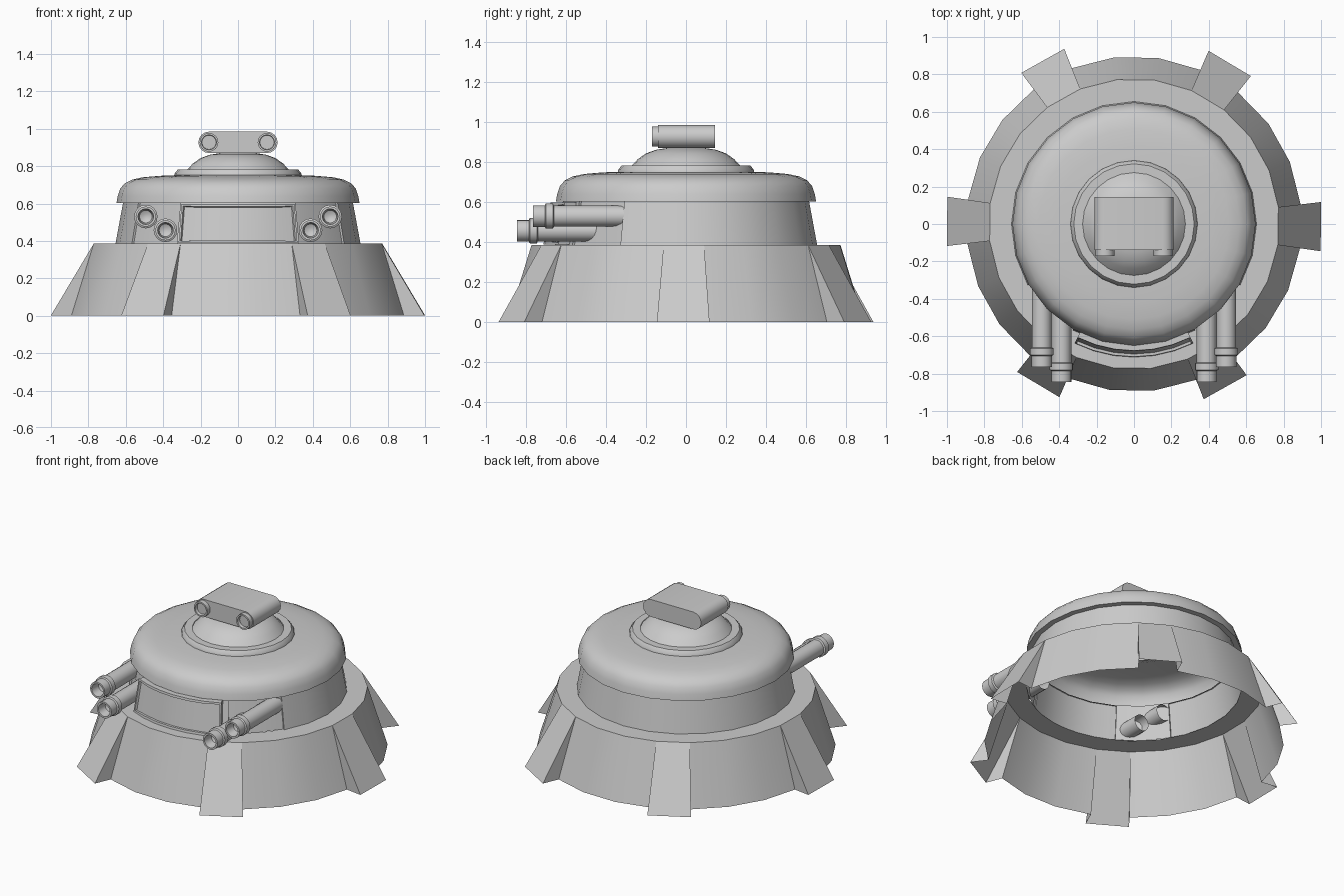
import bpy, bmesh
from math import sin, cos, pi, radians
from mathutils import Matrix

if "Cube" in bpy.data.objects:
    bpy.data.objects.remove(bpy.data.objects["Cube"])


def finish(name, bm, smooth=None):
    bmesh.ops.remove_doubles(bm, verts=bm.verts, dist=1e-5)
    bmesh.ops.recalc_face_normals(bm, faces=bm.faces)
    me = bpy.data.meshes.new(name)
    bm.to_mesh(me)
    bm.free()
    ob = bpy.data.objects.new(name, me)
    bpy.context.collection.objects.link(ob)
    if smooth:
        bpy.ops.object.select_all(action='DESELECT')
        ob.select_set(True)
        bpy.context.view_layer.objects.active = ob
        bpy.ops.object.shade_smooth_by_angle(angle=radians(smooth))
    return ob


def loft(bm, rings, closed=True):
    """Bridge equal-length rings of points with quads."""
    vs = [[bm.verts.new(p) for p in ring] for ring in rings]
    n = len(vs[0])
    for a, b in zip(vs, vs[1:]):
        for i in range(n if closed else n - 1):
            j = (i + 1) % n
            bm.faces.new((a[i], a[j], b[j], b[i]))
    return vs


def polar(r, deg, z):
    return (r * cos(radians(deg)), r * sin(radians(deg)), z)


def revolve(name, profile, n=24, off=0.0, smooth=30, cap=False, place=None):
    bm = bmesh.new()
    vs = loft(bm, [[polar(r, off + 360 * i / n, z) for i in range(n)] for r, z in profile])
    if cap:
        bm.faces.new(vs[-1])
    if place:
        bmesh.ops.transform(bm, matrix=place, verts=bm.verts)
    return finish(name, bm, smooth)


# Sloped base: 24 facets, every fourth one kicked outward into a hollow foot
bm = bmesh.new()
for i in range(24):
    a0, a1 = i * 15 - 8.3, i * 15 + 6.7
    foot = i % 4 == 0
    rb = 1.008 if foot else 0.897
    t0, t1 = polar(0.777, a0, 0.385), polar(0.777, a1, 0.385)
    b0, b1 = polar(rb, a0, 0), polar(rb, a1, 0)
    bm.faces.new([bm.verts.new(p) for p in (b0, b1, t1, t0)])
    if foot:
        for a, t, b in ((a0, t0, b0), (a1, t1, b1)):
            bm.faces.new([bm.verts.new(p) for p in (t, b, polar(0.897, a, 0))])
    # top ledge
    bm.faces.new([bm.verts.new(p) for p in
                  (t0, t1, polar(0.645, a1, 0.385), polar(0.645, a0, 0.385))])
finish("base_skirt", bm, 20)

# Turret wall with two shallow gun bays beside the front panel
outline = []
for i in range(24):
    a = i * 15
    bay = a in (315, 225)
    if a in (210, 300):
        outline += [(a, 0), (a, 0.012)]
    elif a in (240, 330):
        outline += [(a, 0.012), (a, 0)]
    else:
        outline.append((a, 0.012 if bay else 0))
bm = bmesh.new()
loft(bm, [[polar(r - d, a, z) for a, d in outline] for r, z in ((0.655, 0.385), (0.615, 0.602))])
finish("turret_wall", bm, 30)

# Domed roof with overhanging rim
revolve("turret_roof", [(0.605, 0.602), (0.65, 0.602), (0.643, 0.64), (0.63, 0.68),
                        (0.605, 0.708), (0.565, 0.728), (0.51, 0.74), (0.42, 0.748),
                        (0.32, 0.752)], smooth=40)
# Collar and small dome
revolve("dome_collar", [(0.34, 0.75), (0.338, 0.762), (0.322, 0.782), (0.275, 0.782)])
revolve("top_dome", [(0.275, 0.778), (0.24, 0.815), (0.20, 0.843), (0.15, 0.861),
                     (0.08, 0.872), (0.03, 0.874)], smooth=40, cap=True)

# Curved front panel: raised frame around a recessed plate
def arc(r, z, half):
    return [polar(r, -90 - half + 2 * half * i / 6, z) for i in range(7)]

bm = bmesh.new()
vs = loft(bm, [arc(0.712, 0.388, 26.5), arc(0.677, 0.598, 26.5)], closed=False)
plate = list(bm.faces)
back = loft(bm, [arc(0.645, 0.388, 26.5), arc(0.61, 0.598, 26.5)], closed=False)
for k in (0, 1):
    for i in range(6):
        bm.faces.new((vs[k][i], vs[k][i + 1], back[k][i + 1], back[k][i]))
for i in (0, 6):
    bm.faces.new((vs[0][i], vs[1][i], back[1][i], back[0][i]))
bmesh.ops.recalc_face_normals(bm, faces=bm.faces)
bmesh.ops.inset_region(bm, faces=plate, thickness=0.015)
bmesh.ops.inset_region(bm, faces=plate, thickness=0.003, depth=-0.014)
finish("front_panel", bm, 30)

# Twin guns on each side: tube, collar and hollow muzzle, open at the rear
def gun(name, x, z, tip, rear):
    body = [(0.053, -rear), (0.053, -tip - 0.105), (0.063, -tip - 0.10), (0.063, -tip - 0.065),
            (0.054, -tip - 0.06), (0.054, -tip), (0.042, -tip), (0.034, -tip - 0.06),
            (0.015, -tip - 0.07)]
    place = Matrix.Translation((x, 0, z)) @ Matrix.Rotation(pi / 2, 4, 'X')
    revolve(name, body, n=16, cap=True, place=place)

for side, s in (("left", -1), ("right", 1)):
    gun(side + "_upper_gun", s * 0.493, 0.53, -0.765, -0.31)
    gun(side + "_lower_gun", s * 0.388, 0.457, -0.845, -0.39)

# Sensor head: rounded bar with two lens rings
R, cx, cz = 0.057, 0.155, 0.927
pts = [(s * cx + R * cos(radians(b + 180 * i / 8)), cz + R * sin(radians(b + 180 * i / 8)))
       for s, b in ((1, -90), (-1, 90)) for i in range(9)]
bm = bmesh.new()
vs = loft(bm, [[(x, y, z) for x, z in pts] for y in (-0.14, 0.145)])
for ring in vs:
    bm.faces.new(ring)
finish("sensor_head", bm, 30)
for side, s in (("left", -1), ("right", 1)):
    place = Matrix.Translation((s * cx, 0, cz)) @ Matrix.Rotation(pi / 2, 4, 'X')
    revolve(side + "_lens", [(0.05, 0.135), (0.05, 0.17), (0.04, 0.17), (0.038, 0.15)],
            n=16, cap=True, place=place)
